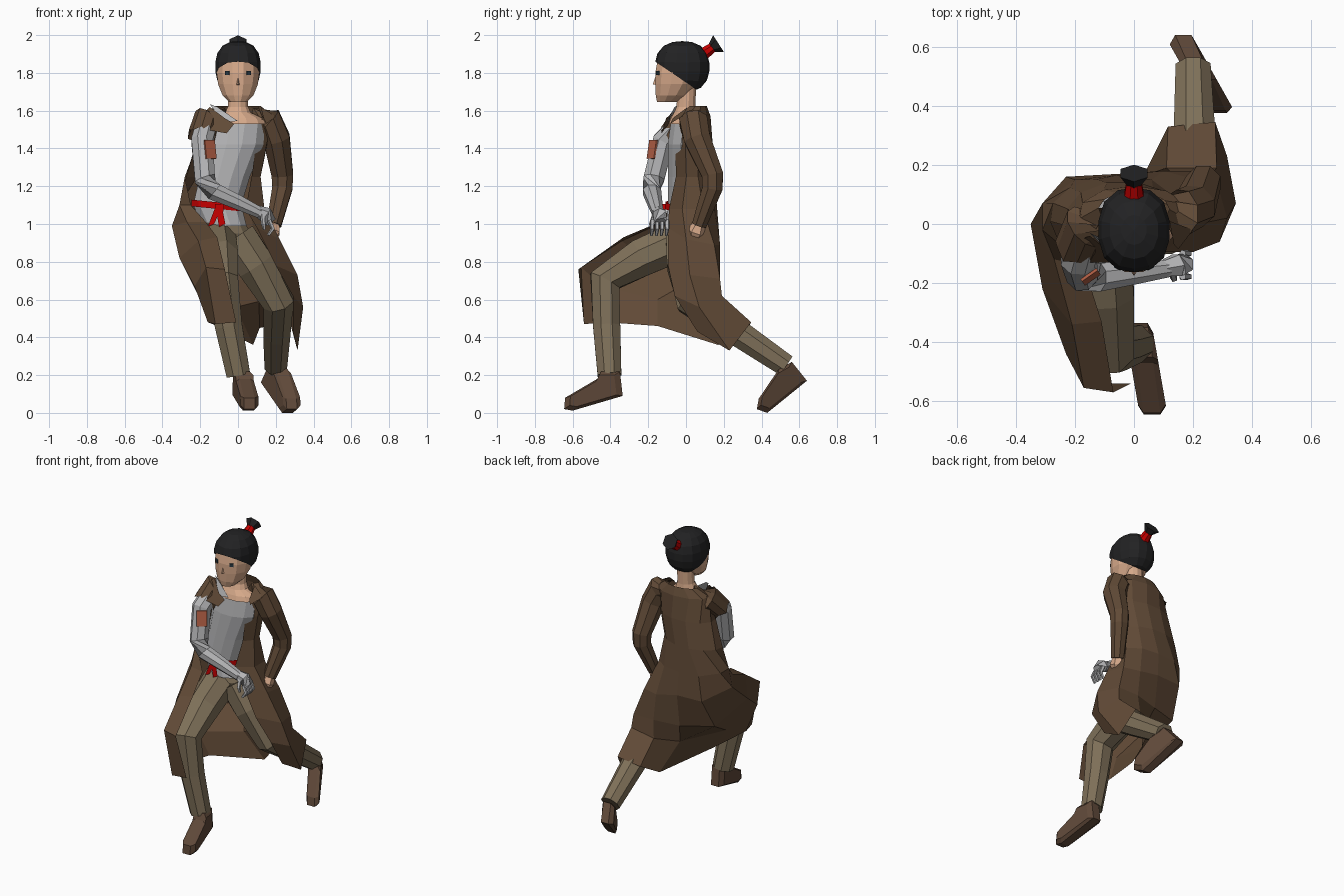
import bpy, bmesh, math
from mathutils import Vector, Matrix


def mat(name, r, g, b):
    m = bpy.data.materials.new(name)
    m.diffuse_color = (r, g, b, 1)
    return m


BROWN = mat("coat brown", .118, .068, .037)
BOOT = mat("boot brown", .115, .066, .041)
KHAKI = mat("trouser khaki", .212, .163, .10)
GREY = mat("shirt grey", .46, .46, .47)
SKIN = mat("skin", .68, .40, .255)
HAIR = mat("hair black", .016, .016, .017)
RED = mat("sash red", .57, .0, .0)
PATCH = mat("arm patch rust", .45, .115, .06)
DARK = mat("eye dark", .02, .04, .055)


def build(name, verts, faces, m):
    me = bpy.data.meshes.new(name)
    me.from_pydata([tuple(v) for v in verts], [], faces)
    bm = bmesh.new()
    bm.from_mesh(me)
    bmesh.ops.recalc_face_normals(bm, faces=bm.faces)
    bm.to_mesh(me)
    bm.free()
    me.materials.append(m)
    ob = bpy.data.objects.new(name, me)
    bpy.context.collection.objects.link(ob)
    return ob


def skin_rows(name, rows, m, closed=True, cap=True):
    """Join rows of equal length into a surface."""
    n, k = len(rows[0]), len(rows)
    faces = []
    for j in range(k - 1):
        for i in range(n if closed else n - 1):
            a, b = j * n + i, j * n + (i + 1) % n
            faces.append((a, b, b + n, a + n))
    if closed and cap:
        faces += [tuple(range(n)), tuple(range((k - 1) * n, k * n))]
    return build(name, [p for r in rows for p in r], faces, m)


def arc(cx, cy, z, rx, ry, a0, a1, n):
    """Points from angle a0 to a1, measured from the front towards -x."""
    out = []
    for i in range(n):
        a = math.radians(a0 + (a1 - a0) * i / (n - 1))
        out.append((cx - rx * math.sin(a), cy - ry * math.cos(a), z))
    return out


def stack(name, rings, m, n=12, cap=True):
    """Loft of horizontal ellipses (cx, cy, z, rx, ry)."""
    rows = [arc(*r, 180 / n, 360 + 180 / n, n + 1)[:n] for r in rings]
    return skin_rows(name, rows, m, cap=cap)


def tube(name, path, m, n=8, jag=0, cap=True):
    """Tube along (x, y, z, radius) points; jag makes the last rim ragged."""
    pts = [Vector(p[:3]) for p in path]
    rows = []
    for i, p in enumerate(pts):
        t = Vector((0, 0, 0))
        if i:
            t += (p - pts[i - 1]).normalized()
        if i < len(pts) - 1:
            t += (pts[i + 1] - p).normalized()
        t.normalize()
        ref = Vector((1, 0, 0)) if abs(t.x) < .75 else Vector((0, 1, 0))
        u = (ref - t * ref.dot(t)).normalized()
        v = t.cross(u)
        row = []
        for k in range(n):
            a = 2 * math.pi * (k + .5) / n
            q = p + (u * math.cos(a) + v * math.sin(a)) * path[i][3]
            if jag and i == len(pts) - 1:
                q += t * jag * (1 if k % 2 else -1)
            row.append(q)
        rows.append(row)
    return skin_rows(name, rows, m, cap=cap)


def plate(name, loc, size, m, yaw=0, pitch=0):
    x, y, z = (s / 2 for s in size)
    vs = [Vector((a * x, b * y, c * z)) for a in (-1, 1) for b in (-1, 1) for c in (-1, 1)]
    R = Matrix.Rotation(math.radians(yaw), 3, 'Z') @ Matrix.Rotation(math.radians(pitch), 3, 'X')
    fs = [(0, 1, 3, 2), (4, 5, 7, 6), (0, 1, 5, 4), (2, 3, 7, 6), (0, 2, 6, 4), (1, 3, 7, 5)]
    return build(name, [R @ v + Vector(loc) for v in vs], fs, m)


def foot(name, prof, x_at, half, m):
    """Side profile in (y, z) given a rounded width along a slanted line."""
    cy = sum(p[0] for p in prof) / len(prof)
    cz = sum(p[1] for p in prof) / len(prof)
    rows = []
    for s, f in ((-1, .8), (-.6, 1), (.6, 1), (1, .8)):
        rows.append([(x_at(y) + s * half, cy + (y - cy) * f, cz + (z - cz) * f) for y, z in prof])
    return skin_rows(name, rows, m)


# Head, nose and eyes
stack("head", [(0, -.10, 1.645, .048, .055), (0, -.075, 1.68, .084, .088),
               (0, -.05, 1.74, .109, .117), (0, -.04, 1.80, .117, .127),
               (0, -.03, 1.87, .112, .124), (0, -.02, 1.93, .06, .07)], SKIN)
build("nose", [(-.014, -.155, 1.735), (.014, -.155, 1.735), (0, -.176, 1.74), (0, -.158, 1.79)],
      [(0, 1, 2), (0, 2, 3), (1, 2, 3), (0, 1, 3)], SKIN)
for s, side in ((-1, "right"), (1, "left")):
    plate(side + "_eye", (s * .056, -.149, 1.80), (.024, .008, .022), DARK, s * 27)
stack("neck", [(.01, -.005, 1.53, .14, .09), (.01, -.005, 1.56, .125, .078), (0, -.005, 1.59, .07, .06),
               (0, 0, 1.62, .056, .052), (0, .005, 1.75, .055, .05)], SKIN)

# Hair cap: squared-off ball, sliced along a sloping hairline
bm = bmesh.new()
bmesh.ops.create_uvsphere(bm, u_segments=14, v_segments=9, radius=1)
for v in bm.verts:
    v.co /= sum(abs(c) ** 2.45 for c in v.co) ** (1 / 2.45)
bmesh.ops.transform(bm, matrix=Matrix.Translation((0, -.02, 1.832)) @ Matrix.Diagonal((.122, .144, .136, 1)),
                    verts=bm.verts)
bmesh.ops.bisect_plane(bm, geom=bm.verts[:] + bm.edges[:] + bm.faces[:], plane_co=(0, -.16, 1.858),
                       plane_no=(0, -.68, -1), clear_outer=True)
me = bpy.data.meshes.new("hair_cap")
bm.to_mesh(me)
bm.free()
me.materials.append(HAIR)
bpy.context.collection.objects.link(bpy.data.objects.new("hair_cap", me))
tube("hair_band", [(0, .07, 1.885, .04), (0, .14, 1.933, .028)], RED)
tube("hair_tail", [(0, .13, 1.928, .022), (0, .172, 1.955, .053)], HAIR, 6)

# Shirt, sash and pelvis
stack("shirt", [(0, .01, 1.55, .15, .092), (-.02, 0, 1.42, .16, .10),
                (-.07, 0, 1.25, .138, .10), (-.11, 0, 1.10, .132, .10), (-.07, -.005, .99, .12, .105)], GREY)
build("shirt_collar", [(-.15, -.03, 1.635), (-.11, -.06, 1.62), (.0, -.10, 1.545), (-.08, -.10, 1.54)],
      [(0, 1, 2, 3)], GREY)
rows = [arc(-.11, 0, z, .142, .112, 15, 375, 13)[:12] for z in (1.08, 1.115)]
rows = [[(x, y, z - .1 * (x + .11)) for x, y, z in r] for r in rows]
skin_rows("sash", rows, RED, cap=False)
plate("sash_knot", (-.10, -.118, 1.085), (.045, .02, .04), RED)
for x in (-.145, -.085):
    build("sash_tail", [(-.12, -.122, 1.09), (-.085, -.122, 1.09), (x + .018, -.125, 1.0), (x - .015, -.125, .985)],
          [(0, 1, 2, 3)], RED)
stack("trouser_seat", [(-.1, .02, 1.07, .11, .08), (-.07, .02, .95, .14, .105), (-.05, .03, .84, .1, .09)], KHAKI)

# Legs and boots
tube("right_trouser_leg", [(-.12, .01, .93, .115), (-.10, -.24, .82, .108), (-.085, -.43, .70, .092),
                           (-.05, -.42, .46, .078), (.002, -.405, .20, .068)], KHAKI)
tube("left_trouser_leg", [(-.01, .0, .93, .115), (.095, .0, .78, .108), (.215, .03, .59, .09),
                          (.205, .28, .42, .077), (.2, .53, .25, .064)], KHAKI)
foot("right_boot", [(-.35, .22), (-.335, .09), (-.60, .012), (-.645, .02), (-.64, .08), (-.47, .18), (-.45, .22)],
     lambda y: .02 + (-.35 - y) * .14, .047, BOOT)
foot("left_boot", [(.49, .23), (.56, .27), (.64, .17), (.43, .0), (.375, .02), (.385, .075)],
     lambda y: .185 + (.6 - y) * .45, .046, BOOT)

# Long open coat: bodice arcs above, skirt draped over both legs below
coat = [arc(0, .05, 1.625, .12, .06, 65, 300, 9), arc(.0, .035, 1.57, .19, .095, 45, 318, 9),
        arc(-.035, .03, 1.42, .195, .115, 70, 318, 9), arc(-.08, .03, 1.25, .205, .125, 80, 312, 9)]
coat += [
    [(-.25, -.07, 1.10), (-.31, -.02, 1.10), (-.31, .07, 1.10), (-.2, .15, 1.08), (-.06, .165, 1.08),
     (.06, .15, 1.08), (.14, .09, 1.08), (.14, -.02, 1.08), (.04, -.09, 1.08)],
    [(-.17, -.14, 1.01), (-.27, -.12, 1.01), (-.35, .0, .99), (-.23, .16, .92), (-.05, .17, .92),
     (.1, .18, .89), (.21, .15, .89), (.22, .0, .92), (.1, -.095, .98)],
    [(-.11, -.33, .93), (-.21, -.34, .91), (-.31, -.22, .82), (-.26, .06, .72), (-.05, .14, .70),
     (.12, .18, .71), (.27, .18, .71), (.315, .02, .73), (.20, -.095, .78)],
    [(-.07, -.57, .76), (-.17, -.555, .77), (-.23, -.44, .67), (-.2, -.15, .60), (-.01, .08, .56),
     (.11, .19, .59), (.28, .19, .62), (.345, .07, .56), (.29, -.06, .62)],
    [(-.01, -.54, .48), (-.12, -.54, .47), (-.16, -.42, .48), (-.11, -.15, .46), (.08, .17, .36),
     (.115, .33, .45), (.275, .345, .48), (.315, .23, .33), (.29, .06, .43)],
]
skin_rows("coat", coat, BROWN, closed=False)
build("coat_right_lapel", [(-.15, -.04, 1.62), (-.07, -.105, 1.56), (-.02, -.115, 1.53), (-.06, -.13, 1.48),
                           (-.17, -.13, 1.50), (-.2, -.06, 1.57)], [(0, 1, 2, 3, 4, 5)], BROWN)
build("coat_left_lapel", [(.12, .01, 1.62), (.135, -.07, 1.56), (.15, -.085, 1.53), (.2, -.02, 1.57)],
      [(0, 1, 2, 3)], BROWN)

# Right arm with torn sleeve and patch
tube("torn_sleeve", [(-.07, .03, 1.57, .05), (-.165, -.01, 1.545, .082), (-.195, -.08, 1.46, .074)],
     BROWN, 10, jag=.012, cap=False)
tube("right_arm", [(-.16, -.02, 1.54, .06), (-.19, -.12, 1.44, .062), (-.175, -.17, 1.24, .06),
                   (-.125, -.18, 1.17, .052), (.0, -.165, 1.115, .042), (.115, -.15, 1.06, .032)], GREY)
plate("arm_patch", (-.147, -.179, 1.395), (.065, .0095, .10), PATCH, 35, -10)
tube("right_palm", [(.10, -.15, 1.07, .03), (.145, -.14, 1.05, .042), (.175, -.135, 1.01, .035)], GREY, 6)
for i in range(4):
    y = -.178 + i * .026
    tube("right_finger", [(.165, y, 1.02, .013), (.185, y, .975, .012), (.16, y - .005, .94, .008)], GREY, 5)
tube("right_thumb", [(.13, -.165, 1.05, .014), (.135, -.185, 1.0, .012), (.14, -.18, .97, .008)], GREY, 5)

# Left arm, sleeved, hand at the hip
tube("left_sleeve", [(.07, .045, 1.575, .045), (.165, .04, 1.545, .08), (.205, .06, 1.45, .076),
                     (.235, .14, 1.26, .062), (.235, .14, 1.19, .058), (.19, .07, .995, .042)], BROWN)
tube("left_hand", [(.19, .07, 1.0, .033), (.18, .055, .96, .048), (.165, .04, .91, .026)], SKIN, 6)
